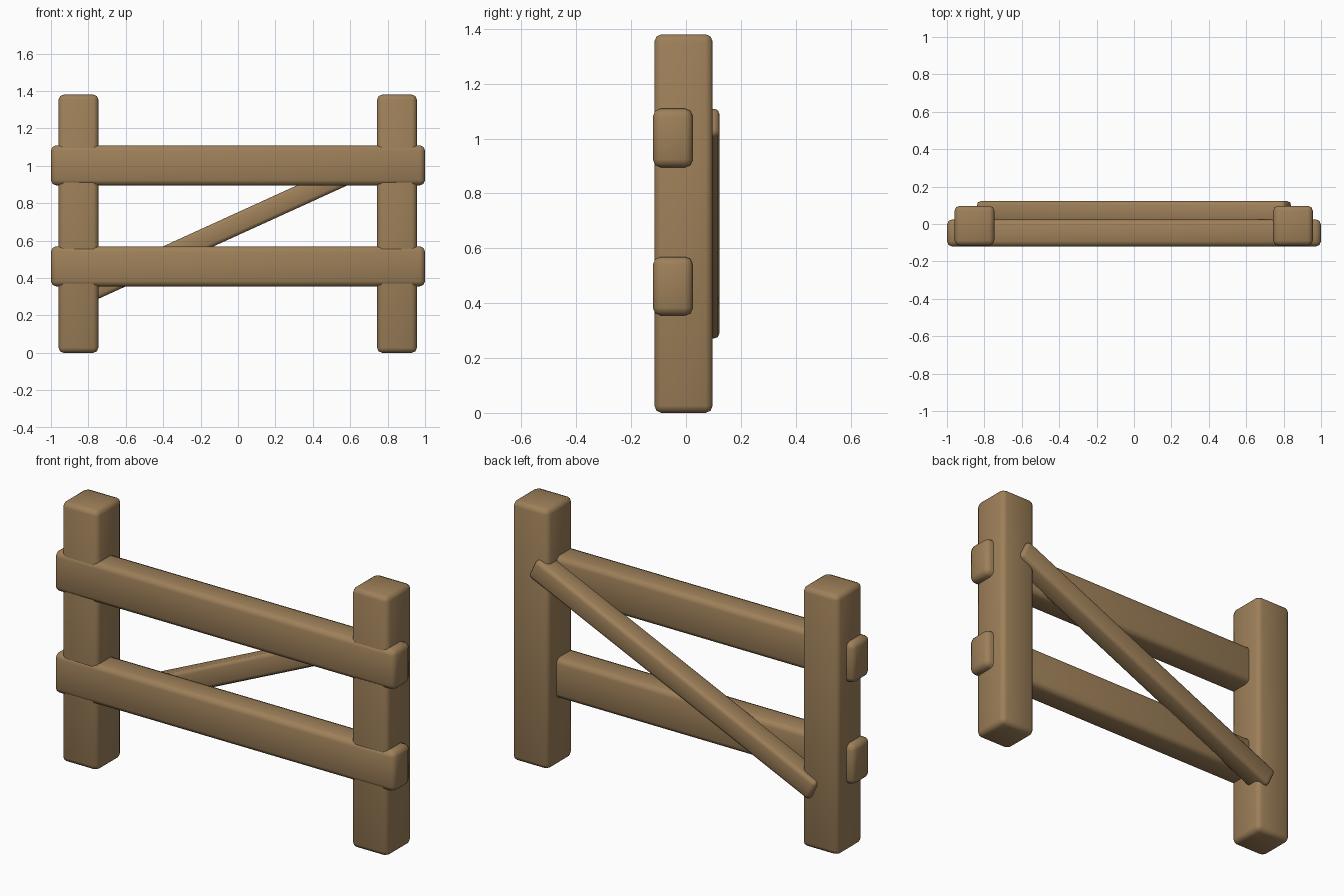
import bpy
import math

if "Cube" in bpy.data.objects:
    bpy.data.objects.remove(bpy.data.objects["Cube"])

wood = bpy.data.materials.new("brown wood")
wood.diffuse_color = (0.34, 0.215, 0.1, 1)
wood.use_nodes = True
wood.node_tree.nodes["Principled BSDF"].inputs["Base Color"].default_value = wood.diffuse_color


def beam(name, center, size, bevel, tilt=0.0):
    """Rounded wooden beam, tilted about the y axis."""
    bpy.ops.mesh.primitive_cube_add(size=1, location=center)
    ob = bpy.context.object
    ob.name = name
    ob.scale = size
    bpy.ops.object.transform_apply(location=False, rotation=False, scale=True)
    ob.rotation_euler = (0, -tilt, 0)
    ob.data.materials.append(wood)
    mod = ob.modifiers.new("rounded edges", 'BEVEL')
    mod.width = bevel
    mod.segments = 2
    mod.limit_method = 'ANGLE'
    bpy.ops.object.modifier_apply(modifier=mod.name)
    bpy.ops.object.shade_smooth_by_angle(angle=math.radians(50))
    return ob


# Upright posts
for side, x in (("left", -0.853), ("right", 0.85)):
    beam(f"{side}_post", (x, -0.009, 0.69), (0.212, 0.212, 1.38), 0.026)

# Horizontal rails
for level, z in (("lower", 0.462), ("upper", 1.002)):
    beam(f"{level}_rail", (0, -0.048, z), (2.0, 0.145, 0.214), 0.028)

# Diagonal brace at the back
beam("diagonal_brace", (0, 0.065, 0.69), (1.81, 0.114, 0.112), 0.02,
     math.radians(24.5))
